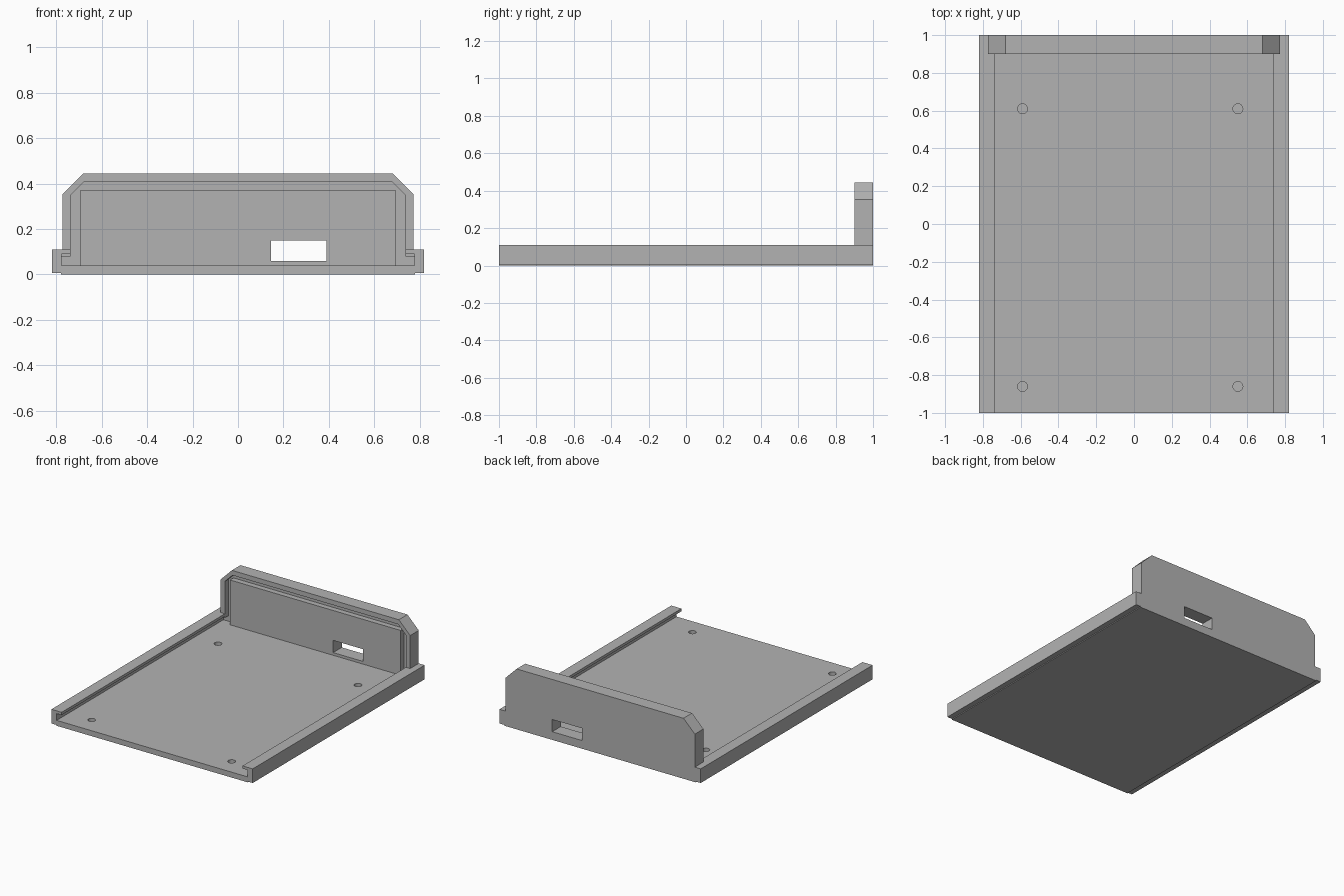
import bpy
import bmesh

cube = bpy.data.objects.get("Cube")
if cube:
    bpy.data.objects.remove(cube, do_unlink=True)

grey = bpy.data.materials.new("light_grey")
grey.use_nodes = True
COLOUR = (0.45, 0.45, 0.45, 1)
grey.diffuse_color = COLOUR
grey.node_tree.nodes["Principled BSDF"].inputs["Base Color"].default_value = COLOUR

FRONT, WALL, BACK = -1.0, 0.9, 1.0
FLOOR, SIDE_TOP = 0.04, 0.11


def finish(name, bm):
    bmesh.ops.recalc_face_normals(bm, faces=bm.faces)
    mesh = bpy.data.meshes.new(name)
    bm.to_mesh(mesh)
    bm.free()
    mesh.materials.append(grey)
    obj = bpy.data.objects.new(name, mesh)
    bpy.context.collection.objects.link(obj)
    return obj


def extrude_profile(name, points, y0, y1):
    """Sweep an x-z outline along y."""
    bm = bmesh.new()
    face = bm.faces.new([bm.verts.new((x, y0, z)) for x, z in points])
    ext = bmesh.ops.extrude_face_region(bm, geom=[face])["geom"]
    verts = [v for v in ext if isinstance(v, bmesh.types.BMVert)]
    bmesh.ops.translate(bm, verts=verts, vec=(0, y1 - y0, 0))
    return finish(name, bm)


def peg(name, x, y, z0, z1, radius):
    bm = bmesh.new()
    bmesh.ops.create_cone(bm, cap_ends=True, segments=32, radius1=radius,
                          radius2=radius, depth=z1 - z0)
    bmesh.ops.translate(bm, verts=bm.verts, vec=(x, y, (z0 + z1) / 2))
    return finish(name, bm)


def cut(obj, cutter):
    cutter.hide_render = True
    mod = obj.modifiers.new("cut", 'BOOLEAN')
    mod.operation = 'DIFFERENCE'
    mod.solver = 'EXACT'
    mod.object = cutter
    bpy.context.view_layer.objects.active = obj
    bpy.ops.object.modifier_apply(modifier=mod.name)
    bpy.data.objects.remove(cutter, do_unlink=True)


def mirrored(half):
    return half + [(-x, z) for x, z in reversed(half)]


# Tray with stepped underside and overhanging side rails
rail = [(0.78, 0), (0.78, 0.006), (0.82, 0.006), (0.82, SIDE_TOP),
        (0.737, SIDE_TOP), (0.737, 0.09), (0.777, 0.09), (0.777, FLOOR)]
tray = extrude_profile("tray", mirrored(rail), FRONT, WALL)

# Blind screw holes in the floor
for x in (-0.59, 0.55):
    for y in (-0.86, 0.61):
        cut(tray, peg("screw_hole", x, y, 0.01, 0.06, 0.026))

# Leave the tray open where it meets the end wall
bm = bmesh.new()
bm.from_mesh(tray.data)
ends = [f for f in bm.faces if f.calc_center_median().y > WALL - 0.001]
bmesh.ops.delete(bm, geom=ends, context='FACES')
bm.to_mesh(tray.data)
bm.free()

# End wall with chamfered top corners
wall = [(0.78, 0), (0.78, 0.006), (0.82, 0.006), (0.82, SIDE_TOP),
        (0.772, SIDE_TOP), (0.772, 0.353), (0.68, 0.445)]
end_wall = extrude_profile("end_wall", mirrored(wall), WALL, BACK)

# Groove for a sliding cover, widened at the foot
groove = [(0.695, FLOOR), (0.777, FLOOR), (0.777, 0.08), (0.737, 0.08),
          (0.737, 0.348), (0.675, 0.41)]
inner = [(-0.695, FLOOR), (-0.695, 0.37), (0.695, 0.37)]
outline = groove + [(-x, z) for x, z in reversed(groove[1:])] + inner
cut(end_wall, extrude_profile("groove_cutter", outline, WALL - 0.05, WALL + 0.04))

# Connector window
window = [(0.145, 0.06), (0.39, 0.06), (0.39, 0.15), (0.145, 0.15)]
cut(end_wall, extrude_profile("window_cutter", window, WALL - 0.1, BACK + 0.1))
